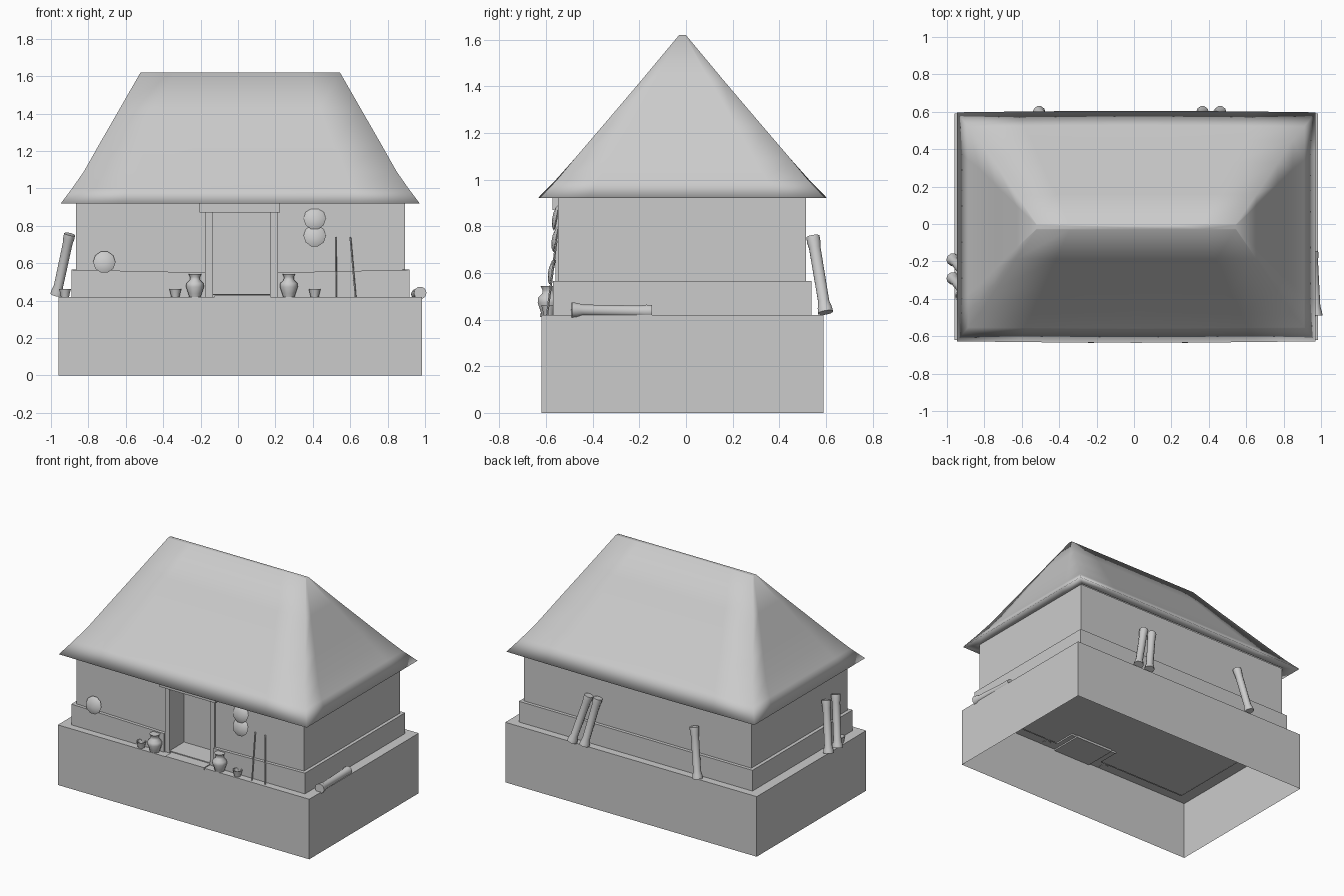
import bpy, bmesh, math
from mathutils import Vector

if "Cube" in bpy.data.objects:
    bpy.data.objects.remove(bpy.data.objects["Cube"])


def finish(name, bm, smooth=None):
    bmesh.ops.remove_doubles(bm, verts=bm.verts, dist=1e-5)
    bmesh.ops.recalc_face_normals(bm, faces=bm.faces)
    me = bpy.data.meshes.new(name)
    bm.to_mesh(me)
    bm.free()
    ob = bpy.data.objects.new(name, me)
    bpy.context.collection.objects.link(ob)
    if smooth:
        bpy.ops.object.select_all(action='DESELECT')
        ob.select_set(True)
        bpy.context.view_layer.objects.active = ob
        bpy.ops.object.shade_smooth_by_angle(angle=math.radians(smooth))
    return ob


def prism(name, outline, z0, z1, bottom=True, top=True, dip=0.0):
    """Extrude a plan outline; dip lowers the top beside the doorway."""
    bm = bmesh.new()
    lo = [bm.verts.new((x, y, z0)) for x, y in outline]
    hi = [bm.verts.new((x, y, z1 - (dip if abs(x) < .3 else 0))) for x, y in outline]
    n = len(outline)
    for i in range(n):
        j = (i + 1) % n
        bm.faces.new((lo[i], lo[j], hi[j], hi[i]))
    if bottom:
        bm.faces.new(lo[::-1])
    if top:
        bm.faces.new(hi)
    return finish(name, bm)


def box(name, x0, x1, y0, y1, z0, z1):
    return prism(name, [(x0, y0), (x1, y0), (x1, y1), (x0, y1)], z0, z1)


def notched(x0, x1, y0, y1, n0, n1, depth):
    """Rectangle with a doorway notch in its front edge."""
    return [(x0, y0), (n0, y0), (n0, depth), (n1, depth), (n1, y0),
            (x1, y0), (x1, y1), (x0, y1)]


def lathe(name, profile, origin, axis=(0, 0, 1), sides=10, smooth=45):
    """Revolve (radius, height) pairs around an axis from an origin."""
    bm = bmesh.new()
    q = Vector((0, 0, 1)).rotation_difference(Vector(axis))
    rings = []
    for r, h in profile:
        rings.append([bm.verts.new(Vector(origin) + q @ Vector(
            (r * math.cos(2 * math.pi * k / sides),
             r * math.sin(2 * math.pi * k / sides), h))) for k in range(sides)])
    for a, b in zip(rings, rings[1:]):
        for k in range(sides):
            j = (k + 1) % sides
            bm.faces.new((a[k], a[j], b[j], b[k]))
    bm.faces.new(rings[0][::-1])
    bm.faces.new(rings[-1])
    return finish(name, bm, smooth)


def pole(name, a, b, radii, sides=10):
    """Round pole between two points, radii given as (fraction, radius)."""
    d = Vector(b) - Vector(a)
    return lathe(name, [(r, f * d.length) for f, r in radii], a, d, sides)


# Hollow base: outer walls and a narrow top ledge around the plinth
bm = bmesh.new()
X0, X1, Y0, Y1 = -.96, .985, -.62, .59
loops = [[(X0, Y0), (X1, Y0), (X1, Y1), (X0, Y1)],
         [(X0, Y0), (X1, Y0), (X1, Y1), (X0, Y1)],
         [(-.875, -.55), (.90, -.55), (.90, .52), (-.875, .52)]]
loops = [[bm.verts.new((x, y, z)) for x, y in l] for l, z in zip(loops, (0, .42, .42))]
for a, b in zip(loops, loops[1:]):
    for i in range(4):
        j = (i + 1) % 4
        bm.faces.new((a[i], a[j], b[j], b[i]))
finish("base", bm)

# Plinth and walls, both notched for the doorway, over a thin floor
prism("plinth", notched(-.89, .917, -.57, .537, -.174, .21, -.395), .42, .565,
      bottom=False, dip=.015)
prism("walls", notched(-.865, .894, -.548, .514, -.137, .174, -.40), .43, .93,
      bottom=False, top=False)
box("floor", -.885, .91, -.56, .53, .43, .436)

# Door frame
box("jamb_left", -.174, -.137, -.56, -.40, .42, .93)
box("jamb_right", .174, .21, -.56, -.40, .42, .93)
box("lintel", -.205, .225, -.572, -.40, .87, .93)
box("threshold", -.125, .175, -.625, -.385, .41, .426)

# Hipped thatch roof: rectangular rings with slightly flared, bowed eaves
SEG = 6
rings = [(.88, .535, .93, 0), (.959, .612, .92, .008), (.899, .537, 1.0, .005),
         (.836, .462, 1.09, 0), (.757, .342, 1.23, 0),
         (.642, .172, 1.43, 0), (.533, .014, 1.62, 0)]
bm = bmesh.new()
made = []
for hx, hy, z, bow in rings:
    corners = [(-hx, -hy), (hx, -hy), (hx, hy), (-hx, hy)]
    loop = []
    for i in range(4):
        (ax, ay), (bx, by) = corners[i], corners[(i + 1) % 4]
        for k in range(SEG):
            t = k / SEG
            x, y = ax + (bx - ax) * t, ay + (by - ay) * t
            if i % 2 == 0:
                y += math.copysign(bow * math.sin(math.pi * t), y)
            loop.append(bm.verts.new((x + .012, y - .015, z)))
    made.append(loop)
n = 4 * SEG
for a, b in zip(made, made[1:]):
    for i in range(n):
        j = (i + 1) % n
        bm.faces.new((a[i], a[j], b[j], b[i]))
bm.faces.new(made[-1])
finish("roof", bm, 180)

# Round plates hanging on the front wall
dish = [(.05, 0), (.06, .006), (.045, .016), (.015, .022)]
for name, x, y, z in (("plate_left", -.715, -.568, .605), ("plate_upper", .41, -.55, .837),
                      ("plate_lower", .41, -.552, .745)):
    lathe(name, dish, (x, y, z), (0, -1, .2))

# Vases and cups beside the door
vase = [(.03, 0), (.036, .02), (.048, .055), (.046, .075), (.028, .092), (.026, .108), (.035, .125)]
for i, x in enumerate((-.23, .272)):
    lathe(f"vase_{i + 1}", vase, (x, -.59, .418))
cup = [(.022, 0), (.026, .02), (.032, .042), (.026, .042), (.02, .015)]
for i, (x, y) in enumerate(((-.335, -.59), (.41, -.59), (-.925, -.385))):
    lathe(f"cup_{i + 1}", cup, (x, y, .42))

# Thin sticks leaning on the front wall
stick = [(0, .005), (1, .005)]
pole("stick_1", (.525, -.595, .42), (.522, -.555, .74), stick, 5)
pole("stick_2", (.628, -.595, .42), (.6, -.555, .74), stick, 5)

# Flared logs leaning on the left and back walls, one lying on the right
log = [(0, .034), (.06, .032), (.14, .025), (.85, .026), (.93, .03), (1, .03)]
logs = [((-.97, -.19, .43), (-.9, -.265, .755)), ((-.97, -.29, .43), (-.9, -.37, .755)),
        ((.462, .598, .43), (.37, .544, .755)), ((.367, .598, .43), (.30, .544, .755)),
        ((-.508, .598, .43), (-.445, .544, .755)), ((.974, -.49, .441), (.955, -.147, .434))]
for i, (a, b) in enumerate(logs):
    pole(f"log_{i + 1}", a, b, log)
